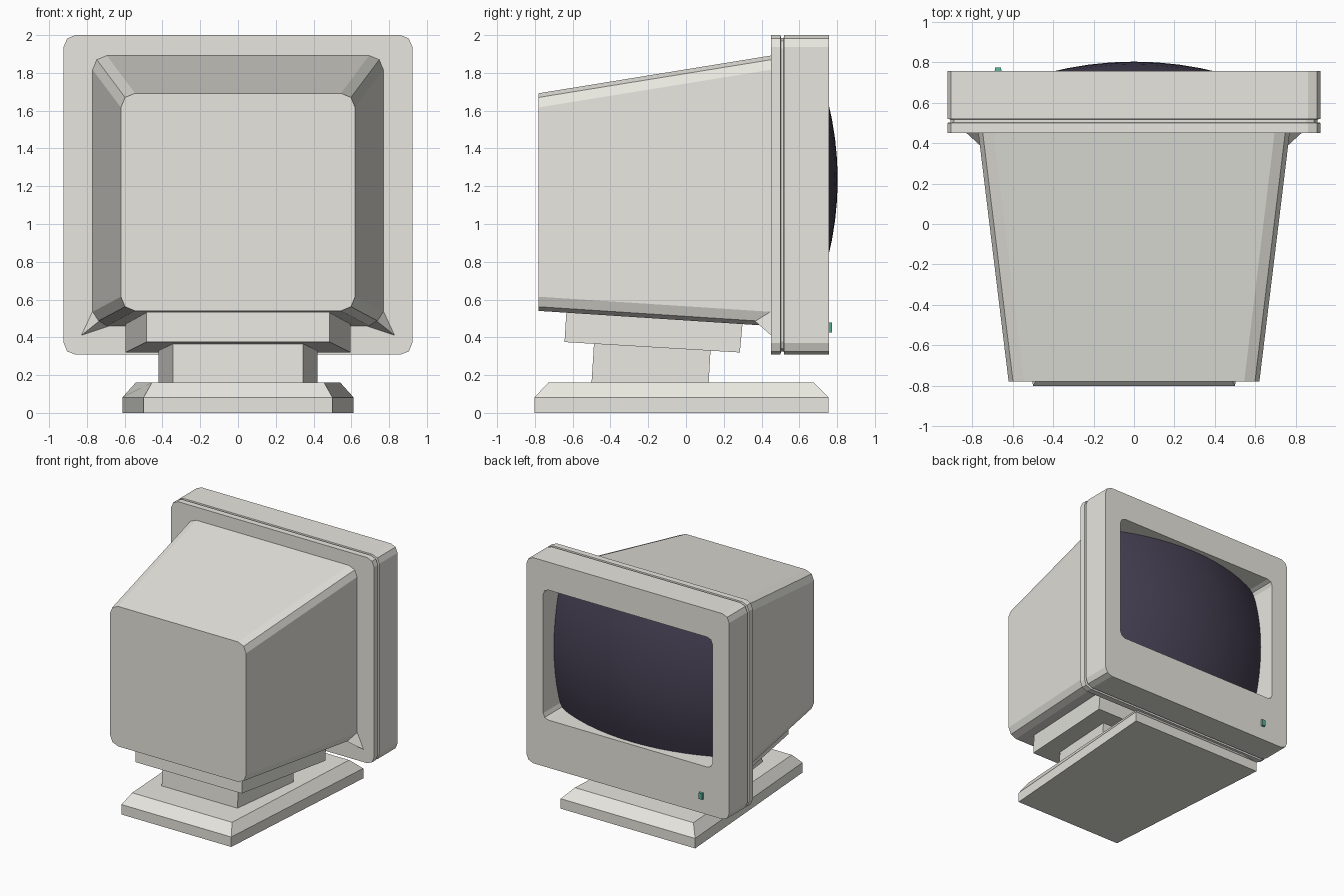
import bpy, bmesh
from math import sin, cos, pi, sqrt

if "Cube" in bpy.data.objects:
    bpy.data.objects.remove(bpy.data.objects["Cube"])


def material(name, rgb):
    m = bpy.data.materials.new(name)
    m.diffuse_color = (*rgb, 1)
    m.use_nodes = True
    m.node_tree.nodes["Principled BSDF"].inputs["Base Color"].default_value = m.diffuse_color
    return m


PLASTIC = material("warm_grey_plastic", (0.8, 0.79, 0.735))
GLASS = material("dark_glass", (0.06, 0.05, 0.085))
GREEN = material("green_lamp", (0.1, 0.45, 0.32))


def finish(name, bm, mat):
    me = bpy.data.meshes.new(name)
    bm.to_mesh(me)
    bm.free()
    me.materials.append(mat)
    ob = bpy.data.objects.new(name, me)
    bpy.context.collection.objects.link(ob)
    return ob


def loft(name, loops, mat=PLASTIC):
    """Closed solid through rings with equal point counts."""
    bm = bmesh.new()
    rings = [[bm.verts.new(p) for p in loop] for loop in loops]
    for a, b in zip(rings, rings[1:]):
        for i in range(len(a)):
            j = (i + 1) % len(a)
            bm.faces.new((a[i], a[j], b[j], b[i]))
    bm.faces.new(rings[0])
    bm.faces.new(rings[-1])
    bmesh.ops.recalc_face_normals(bm, faces=bm.faces)
    return finish(name, bm, mat)


def ring(y, w, z0, z1, r, seg=2):
    """Rounded rectangle in the xz plane, half width w."""
    corners = [(w - r, z1 - r), (r - w, z1 - r), (r - w, z0 + r), (w - r, z0 + r)]
    pts = []
    for k, (cx, cz) in enumerate(corners):
        for s in range(seg + 1):
            a = (k + s / seg) * pi / 2
            pts.append((cx + r * cos(a), y, cz + r * sin(a)))
    return pts


def trapezoid(y0, w0, z0, y1, w1, z1):
    """Stand section: half width w0 at the front, w1 at the screen end."""
    return [(-w0, y0, z0), (w0, y0, z0), (w1, y1, z1), (-w1, y1, z1)]


# Bezel: outer shell with a thin groove, then the recessed screen opening
outer = lambda y, d=0.0: ring(y, 0.923 - d, 0.308 + d, 2.0 - d, 0.062 - d / 2)
opening = lambda y: ring(y, 0.77, 0.70, 1.77, 0.045)
loft("bezel", [outer(0.45), outer(0.50), outer(0.503, 0.016), outer(0.517, 0.016),
               outer(0.52), outer(0.757), opening(0.757), opening(0.48)])

# Tapered tube housing
loft("rear_housing", [ring(-0.78, 0.62, 0.54, 1.692, 0.075),
                      ring(0.452, 0.77, 0.46, 1.892, 0.075)])

# Small gussets joining the housing's lower corners to the bezel
for side, name in ((-1, "gusset_left"), (1, "gusset_right")):
    bm = bmesh.new()
    v = [bm.verts.new((side * x, y, z)) for x, y, z in
         ((0.73, 0.36, 0.49), (0.77, 0.451, 0.54), (0.83, 0.451, 0.41), (0.68, 0.451, 0.46))]
    for f in ((0, 1, 2), (0, 2, 3), (0, 3, 1), (1, 3, 2)):
        bm.faces.new([v[i] for i in f])
    bmesh.ops.recalc_face_normals(bm, faces=bm.faces)
    finish(name, bm, PLASTIC)

# Bulging screen: a patch of a large sphere filling the opening
bm = bmesh.new()
R, NX, NZ = 1.7, 14, 10
grid = []
for i in range(NX + 1):
    col = []
    for j in range(NZ + 1):
        x = 0.77 * (2 * i / NX - 1)
        z = 0.535 * (2 * j / NZ - 1)
        col.append(bm.verts.new((x, 0.803 - R + sqrt(R * R - x * x - z * z), 1.235 + z)))
    grid.append(col)
for i in range(NX):
    for j in range(NZ):
        f = bm.faces.new((grid[i][j], grid[i][j + 1], grid[i + 1][j + 1], grid[i + 1][j]))
        f.smooth = True
finish("screen", bm, GLASS)

# Power lamp
lamp = lambda y, w, h: [(-0.672 + sx * w, y, 0.452 + sz * h)
                        for sx, sz in ((-1, -1), (1, -1), (1, 1), (-1, 1))]
loft("power_lamp", [lamp(0.75, 0.018, 0.028), lamp(0.774, 0.014, 0.025)], GREEN)

# Stand: bevelled foot, neck and tilted cradle
loft("foot", [trapezoid(-0.802, 0.50, 0, 0.755, 0.612, 0),
              trapezoid(-0.802, 0.50, 0.082, 0.755, 0.612, 0.082),
              trapezoid(-0.727, 0.455, 0.162, 0.675, 0.54, 0.162)])
loft("neck", [trapezoid(-0.50, 0.345, 0.16, 0.12, 0.42, 0.16),
              trapezoid(-0.487, 0.345, 0.37, 0.13, 0.42, 0.335)])
loft("cradle", [trapezoid(-0.643, 0.485, 0.375, 0.285, 0.595, 0.32),
                trapezoid(-0.633, 0.485, 0.54, 0.30, 0.595, 0.482)])
